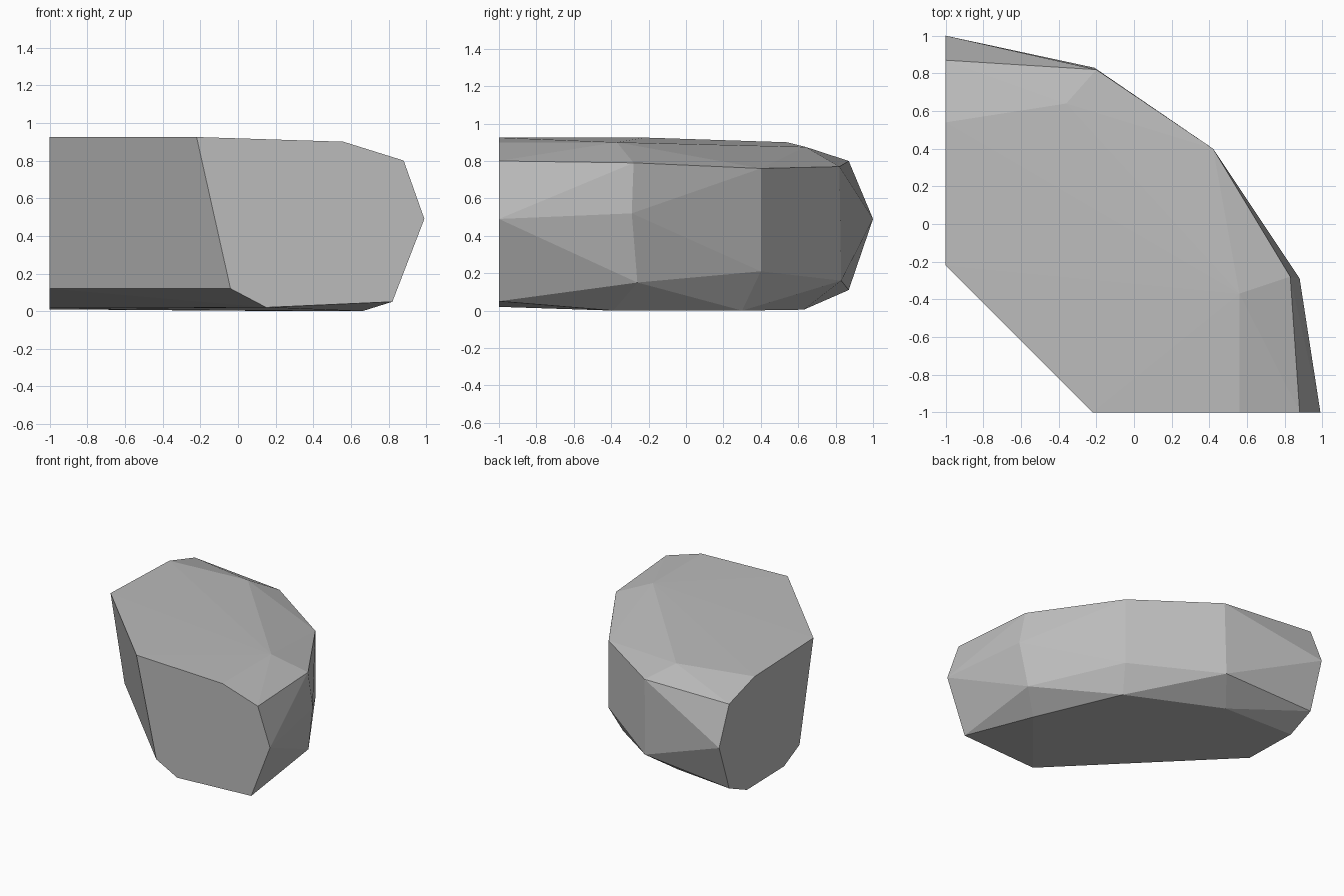
import bpy
import bmesh

# Remove the default cube
cube = bpy.data.objects.get("Cube")
if cube:
    bpy.data.objects.remove(cube, do_unlink=True)

# Stone colour
stone = bpy.data.materials.new("stone_grey")
stone.use_nodes = True
grey = (0.5, 0.5, 0.5, 1)
stone.diffuse_color = grey
stone.node_tree.nodes["Principled BSDF"].inputs["Base Color"].default_value = grey

# Profiles of the rounded side, from top to bottom, at stations around the bend
front_end = [(-.22, -1, .925), (.56, -1, .90), (.88, -1, .80), (.99, -1, .49),
             (.82, -1, .05), (.15, -1, .02), (-.04, -1, .12)]
front_bend = [(.56, -.37, .90), (.83, -.28, .79), (.88, -.29, .52),
              (.82, -.26, .15), (.66, -.39, 0)]
middle_bend = [(.42, .40, .76), (.42, .40, .21), (.36, .30, 0)]
back_bend = [(-.36, .64, .875), (-.2, .82, .77), (-.21, .83, .16), (-.37, .63, .005)]
side_end = [(-1, -.22, .925), (-1, .54, .90), (-1, .87, .80), (-1, 1, .49),
            (-1, .87, .11), (-1, .64, .01), (-1, .16, .02), (-1, -.04, .12)]

# Wrap the stations in one faceted skin
bm = bmesh.new()
for profile in (front_end, front_bend, middle_bend, back_bend, side_end):
    for point in profile:
        bm.verts.new(point)
bmesh.ops.convex_hull(bm, input=bm.verts)

# Merge the flat cut faces into single polygons
bmesh.ops.dissolve_limit(bm, angle_limit=0.01, verts=bm.verts, edges=bm.edges)
bmesh.ops.recalc_face_normals(bm, faces=bm.faces)

mesh = bpy.data.meshes.new("corner_boulder")
bm.to_mesh(mesh)
bm.free()
mesh.materials.append(stone)
boulder = bpy.data.objects.new("corner_boulder", mesh)
bpy.context.collection.objects.link(boulder)
